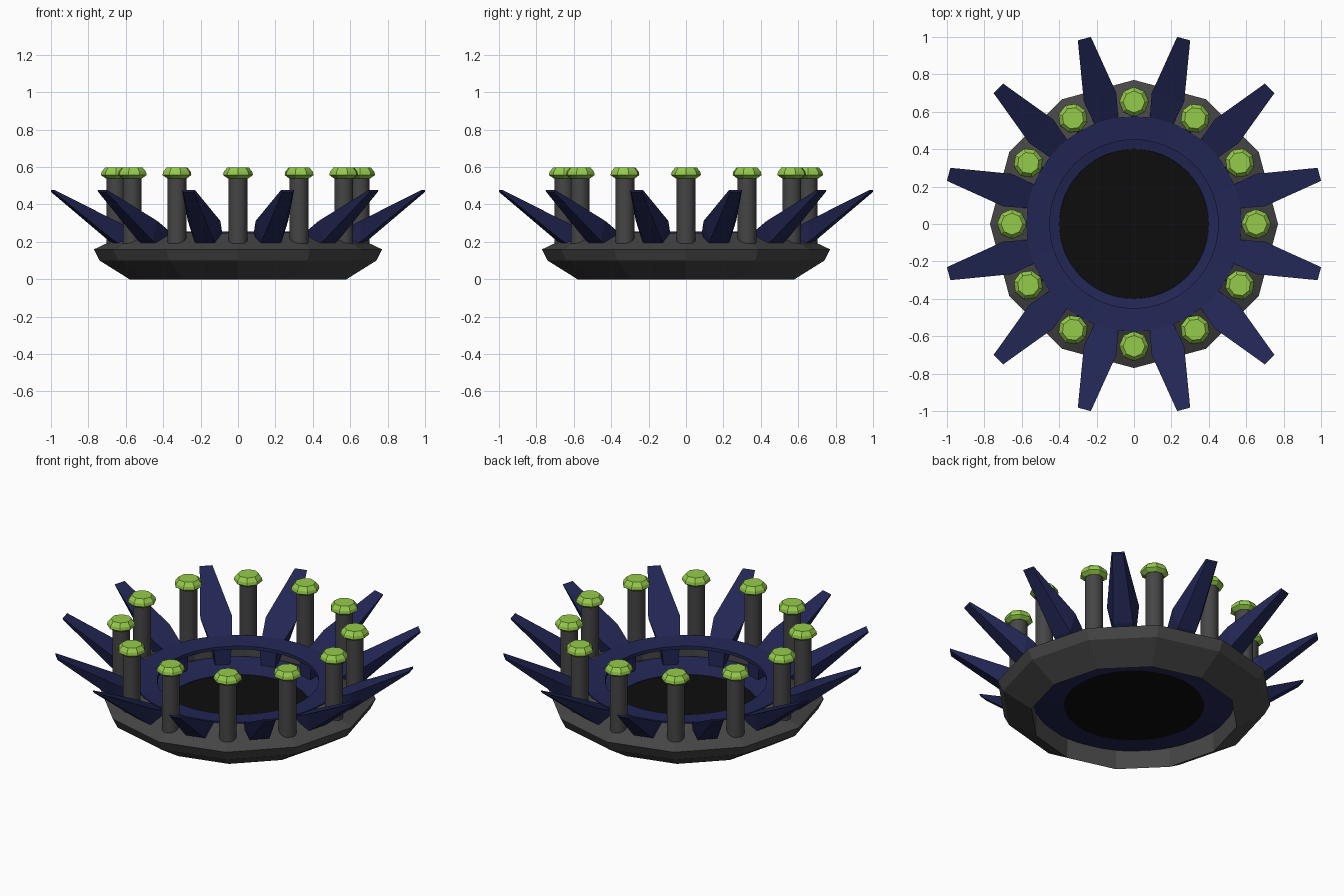
import bpy, bmesh
from math import sin, cos, pi

if "Cube" in bpy.data.objects:
    bpy.data.objects.remove(bpy.data.objects["Cube"])


def material(name, rgb):
    m = bpy.data.materials.new(name)
    m.diffuse_color = (*rgb, 1)
    m.use_nodes = True
    m.node_tree.nodes["Principled BSDF"].inputs["Base Color"].default_value = m.diffuse_color
    return m


GREY = material("dark_grey", (0.06, 0.06, 0.06))
NAVY = material("navy", (0.016, 0.02, 0.09))
GREEN = material("green", (0.30, 0.60, 0.07))
BLACK = material("black", (0.004, 0.004, 0.004))


def loft(name, rings, mat, closed=False, caps=True):
    """Skin a list of equally sized point rings."""
    bm = bmesh.new()
    loops = [[bm.verts.new(p) for p in ring] for ring in rings]
    n = len(loops[0])
    pairs = list(zip(loops, loops[1:])) + ([(loops[-1], loops[0])] if closed else [])
    for a, b in pairs:
        for i in range(n):
            j = (i + 1) % n
            bm.faces.new((a[i], a[j], b[j], b[i]))
    if caps and not closed:
        bm.faces.new(loops[0])
        bm.faces.new(loops[-1])
    bmesh.ops.recalc_face_normals(bm, faces=bm.faces)
    me = bpy.data.meshes.new(name)
    bm.to_mesh(me)
    bm.free()
    me.materials.append(mat)
    ob = bpy.data.objects.new(name, me)
    bpy.context.collection.objects.link(ob)
    return ob


def circle(r, z, n, turn=0.0):
    return [(r * cos(2 * pi * i / n + turn), r * sin(2 * pi * i / n + turn), z) for i in range(n)]


def lathe(name, profile, n, mat, closed=False, smooth=False):
    ob = loft(name, [circle(r, z, n) for r, z in profile], mat, closed)
    if smooth:
        bpy.ops.object.select_all(action='DESELECT')
        ob.select_set(True)
        bpy.context.view_layer.objects.active = ob
        bpy.ops.object.shade_smooth_by_angle()
    return ob


def ring_of(ob, radius, start=0.0, count=12):
    """Repeat a part around the z axis with linked meshes."""
    for k in range(count):
        part = ob if k == 0 else ob.copy()
        if k:
            bpy.context.collection.objects.link(part)
        a = start + 2 * pi * k / count
        part.location = (radius * cos(a), radius * sin(a), 0)
        part.rotation_euler.z = a


# Twelve-sided base ring
lathe("base_ring", [(0.58, 0), (0.74, 0.10), (0.77, 0.16), (0.58, 0.25), (0.575, 0.13)], 12, GREY, closed=True)

# Blue inner lip, bowl floor and black centre disc
lathe("inner_lip", [(0.575, 0.255), (0.45, 0.245), (0.45, 0.225), (0.575, 0.225)], 64, NAVY, True, True)
lathe("bowl_floor", [(0.56, 0.13), (0.40, 0.095), (0.39, 0.08), (0.56, 0.11)], 64, NAVY, True, True)
lathe("centre_disc", [(0.405, 0.083), (0.405, 0.093)], 64, BLACK)

# Pillars with faceted caps
ring_of(lathe("pillar", [(0.05, 0.15), (0.05, 0.56)], 24, GREY, smooth=True), 0.653)
ring_of(lathe("pillar_cap", [(0.055, 0.54), (0.08, 0.557), (0.076, 0.575), (0.058, 0.597)], 8, GREEN), 0.653)

# Tapered spikes: radius, top z, bottom z, top half width, bottom half width
sections = [(0.49, 0.21, 0.10, 0.05, 0.04),
            (0.70, 0.312, 0.205, 0.09, 0.055),
            (1.026, 0.478, 0.466, 0.036, 0.03)]
spike = loft("spike", [[(r, -w, t), (r, w, t), (r, v, b), (r, -v, b)] for r, t, b, w, v in sections], NAVY)
ring_of(spike, 0, pi / 12)
